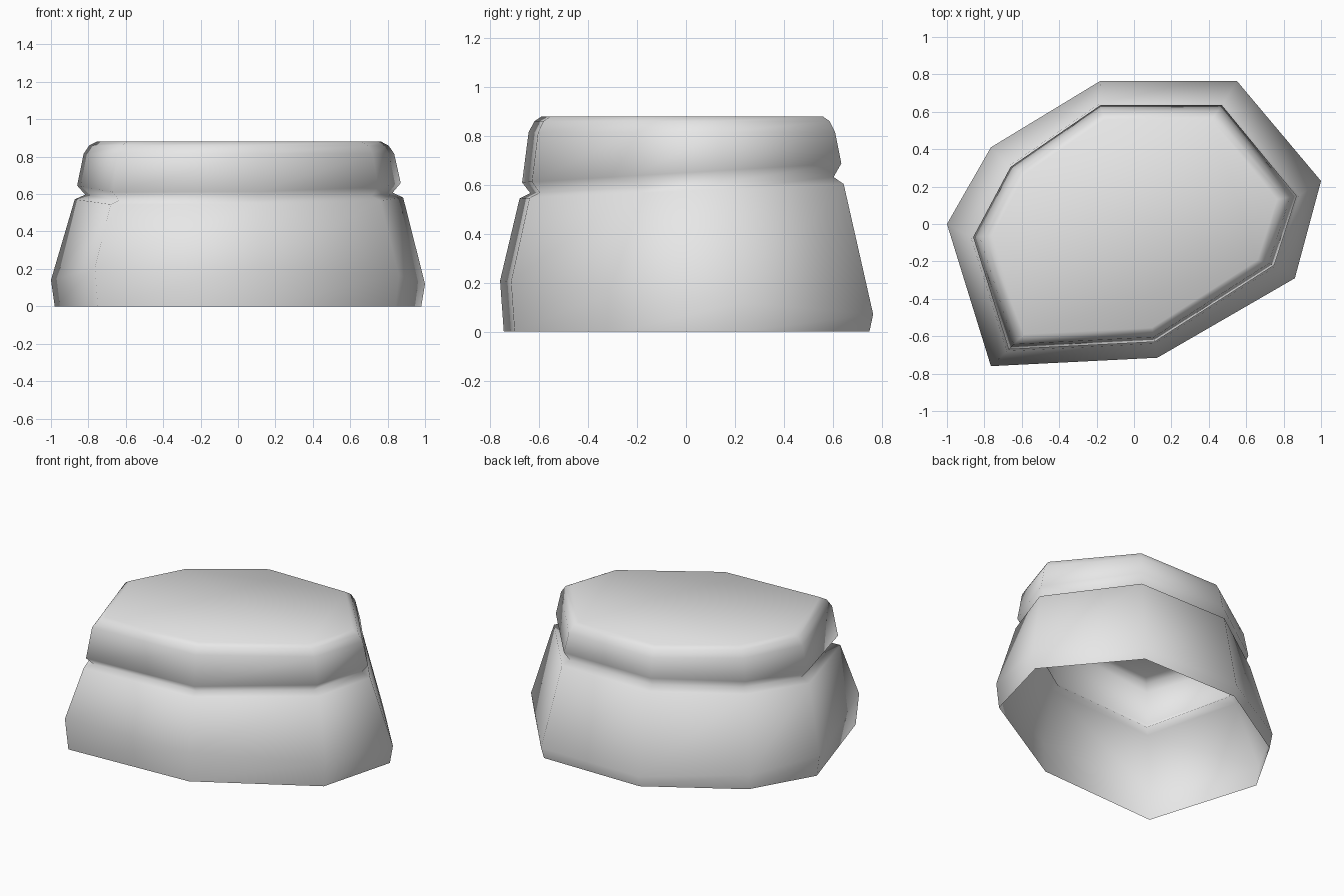
import bpy
import bmesh

cube = bpy.data.objects.get("Cube")
if cube:
    bpy.data.objects.remove(cube, do_unlink=True)

# Plan outlines: the wide base and the narrower cap
BASE = [(-1, 0), (-0.765, -0.76), (0.125, -0.715), (0.86, -0.29),
        (1, 0.23), (0.55, 0.765), (-0.18, 0.765), (-0.765, 0.41)]
CAP = [(-0.86, -0.07), (-0.67, -0.67), (0.11, -0.63), (0.75, -0.22),
       (0.87, 0.15), (0.47, 0.635), (-0.18, 0.635), (-0.66, 0.305)]

# Rings from the ground up: outline, scale, height, tilt towards the back
RINGS = [
    (BASE, 0.98, 0, 0),            # open foot
    (BASE, 1, 0.14, -0.09),        # bulge
    (CAP, 1.015, 0.575, 0.045),    # shoulder
    (CAP, 0.95, 0.6, 0.05),        # groove
    (CAP, 1, 0.65, 0.06),          # cap brim
    (CAP, 0.96, 0.815, 0),         # rounded cap edge
    (CAP, 0.925, 0.86, 0),
    (CAP, 0.88, 0.88, 0),          # flat top
]

stone = bpy.data.materials.new("stone_grey")
stone.use_nodes = True
stone.diffuse_color = (0.8, 0.8, 0.8, 1)
stone.node_tree.nodes["Principled BSDF"].inputs["Base Color"].default_value = (0.8, 0.8, 0.8, 1)

# Loft the rings into one shell, open underneath
bm = bmesh.new()
loops = [[bm.verts.new((x * s, y * s, z + tilt * y)) for x, y in outline]
         for outline, s, z, tilt in RINGS]
for low, high in zip(loops, loops[1:]):
    for i in range(len(low)):
        j = (i + 1) % len(low)
        bm.faces.new((low[i], low[j], high[j], high[i]))
bm.faces.new(loops[-1])
for face in bm.faces:
    face.smooth = True

mesh = bpy.data.meshes.new("rock")
bm.to_mesh(mesh)
bm.free()
mesh.materials.append(stone)
rock = bpy.data.objects.new("rock", mesh)
bpy.context.collection.objects.link(rock)
